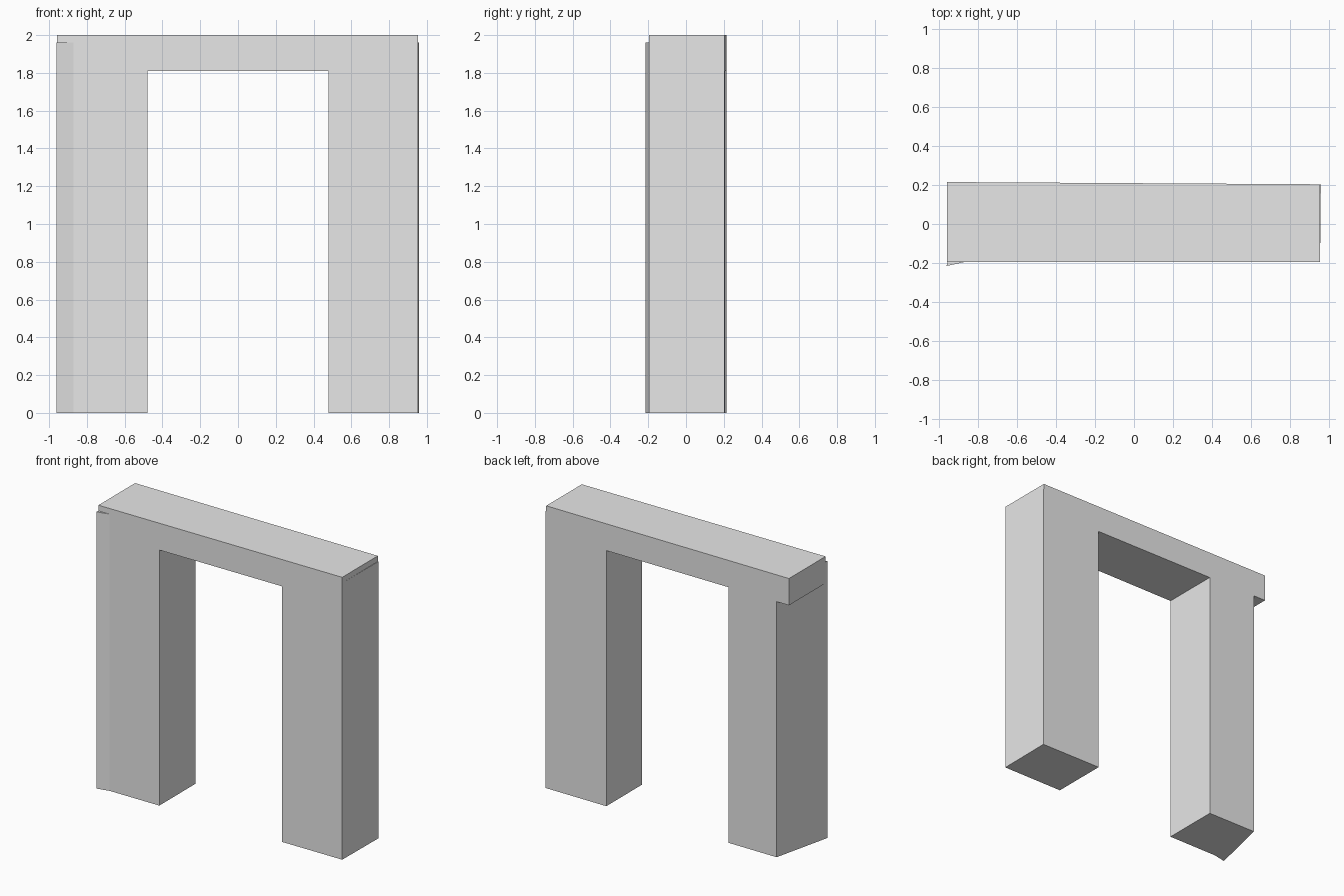
import bpy
import bmesh

if "Cube" in bpy.data.objects:
    bpy.data.objects.remove(bpy.data.objects["Cube"], do_unlink=True)

# Plain grey finish
grey = bpy.data.materials.new("plain_grey")
grey.use_nodes = True
colour = (0.8, 0.8, 0.8, 1)
grey.diffuse_color = colour
grey.node_tree.nodes["Principled BSDF"].inputs["Base Color"].default_value = colour

FRONT = -0.195
INNER = 0.48
RIGHT_END, LEFT_END = -0.957, 0.953
LEG_TOP, LINTEL_BOTTOM, LINTEL_TOP = 1.96, 1.81, 2.0


def back(x):
    """Depth of the slightly tapering rear face."""
    return 0.209 - 0.006 * x


def prism(name, footprint, bottom, top):
    """Extrude a plan outline upwards."""
    bm = bmesh.new()
    face = bm.faces.new([bm.verts.new((x, y, bottom)) for x, y in footprint])
    extruded = bmesh.ops.extrude_face_region(bm, geom=[face])
    raised = [v for v in extruded["geom"] if isinstance(v, bmesh.types.BMVert)]
    bmesh.ops.translate(bm, verts=raised, vec=(0, 0, top - bottom))
    bmesh.ops.recalc_face_normals(bm, faces=bm.faces)
    mesh = bpy.data.meshes.new(name)
    bm.to_mesh(mesh)
    bm.free()
    mesh.materials.append(grey)
    obj = bpy.data.objects.new(name, mesh)
    bpy.context.collection.objects.link(obj)
    return obj


# Leg with a nearly square outer end
prism("left_leg", [(INNER, FRONT), (LEFT_END, FRONT),
                   (0.957, back(0.957)), (INNER, back(INNER))], 0, LEG_TOP)

# Leg with a skewed outer end, poking forward at the front corner
prism("right_leg", [(-INNER, FRONT), (-INNER, back(-INNER)),
                    (-0.86, back(-0.86)), (-0.96, -0.215),
                    (-0.87, FRONT)], 0, LEG_TOP)

# Lintel across both legs, overhanging the skewed end
prism("lintel", [(RIGHT_END, FRONT), (LEFT_END, FRONT),
                 (LEFT_END, back(LEFT_END)), (RIGHT_END, back(RIGHT_END))],
      LINTEL_BOTTOM, LINTEL_TOP)
